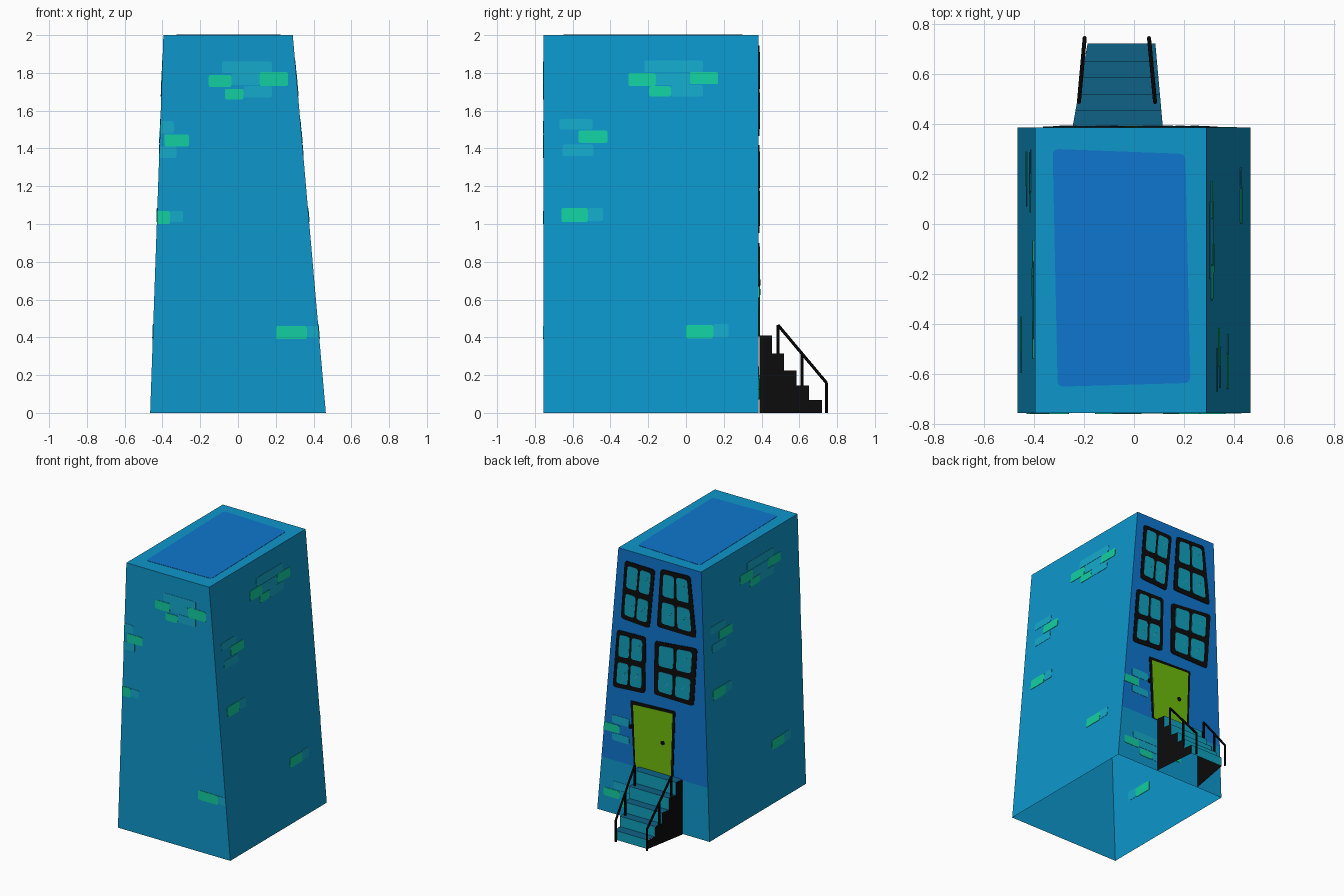
import bpy, bmesh, math
from mathutils import Vector

if "Cube" in bpy.data.objects:
    bpy.data.objects.remove(bpy.data.objects["Cube"])

Y0, Y1, H = -0.755, 0.385, 2.0


def mat(name, hexcode):
    lin = []
    for i in (0, 2, 4):
        c = int(hexcode[i:i + 2], 16) / 255
        lin.append(c / 12.92 if c <= 0.04045 else ((c + 0.055) / 1.055) ** 2.4)
    m = bpy.data.materials.new(name)
    m.diffuse_color = (*lin, 1)
    m.use_nodes = True
    m.node_tree.nodes["Principled BSDF"].inputs["Base Color"].default_value = m.diffuse_color
    return m


WALL = mat("wall_cyan", "0D97CC")
BLUE = mat("deep_blue", "0F76CE")
GREEN = mat("brick_green", "12CFA0")
PALE = mat("brick_pale_blue", "14AACB")
BLACK = mat("black", "0C0C0C")
DOOR = mat("door_green", "6EBC0C")
GLASS = mat("glass_teal", "10A0BC")
TREAD = mat("tread_teal", "0E6286")
GLINT = mat("glint_grey", "A9B8BC")


def finish(name, bm, *mats):
    me = bpy.data.meshes.new(name)
    bm.to_mesh(me)
    bm.free()
    for m in mats:
        me.materials.append(m)
    ob = bpy.data.objects.new(name, me)
    bpy.context.collection.objects.link(ob)
    return ob


def left_x(z):
    return -(0.465 - 0.035 * z)


def right_x(z):
    return 0.465 - 0.0875 * z


# Surface mappings: (s, t, offset outward) -> 3D point
def clamp_x(s, z):
    return min(max(s, left_x(z)), right_x(z))


def on_door_wall(s, z, d): return (clamp_x(s, z), Y1 + d, z)
def on_plain_wall(s, z, d): return (clamp_x(s, z), Y0 - d, z)
def on_right_wall(s, z, d): return (right_x(z) + d, s, z)
def on_left_wall(s, z, d): return (left_x(z) - d, -0.37 - s, z)
def on_roof(s, t, d): return (s, t, H + d)


def rounded(pts, r, n=3):
    """Polygon with softened corners."""
    out = []
    for i, p in enumerate(pts):
        p = Vector(p)
        a, b = Vector(pts[i - 1]) - p, Vector(pts[(i + 1) % len(pts)]) - p
        a, b = p + a.normalized() * r, p + b.normalized() * r
        for k in range(n + 1):
            t = k / n
            out.append(a * (1 - t) ** 2 + p * 2 * t * (1 - t) + b * t * t)
    return out


def plates(name, polys, surf, m, top=0.004, bottom=0.0, r=0.012):
    """Thin rounded plates lying on a surface."""
    bm = bmesh.new()
    for poly in polys:
        pts = rounded(poly, r) if r else poly
        lo = [bm.verts.new(surf(p[0], p[1], bottom)) for p in pts]
        hi = [bm.verts.new(surf(p[0], p[1], top)) for p in pts]
        bm.faces.new(lo)
        bm.faces.new(hi)
        for i in range(len(pts)):
            j = (i + 1) % len(pts)
            bm.faces.new((lo[i], lo[j], hi[j], hi[i]))
    bmesh.ops.recalc_face_normals(bm, faces=bm.faces)
    return finish(name, bm, m)


def rect(a, b, c, d):
    return [(a, c), (b, c), (b, d), (a, d)]


def disc(x, z, r):
    return [(x + r * math.cos(k * math.pi / 5), z + r * math.sin(k * math.pi / 5)) for k in range(10)]


# Tapered tower shell, open underneath, with a cyan base band on the door wall
bm = bmesh.new()
rings = []
for z in (0, 0.4, H):
    rings.append([bm.verts.new(p) for p in ((left_x(z), Y0, z), (right_x(z), Y0, z),
                                            (right_x(z), Y1, z), (left_x(z), Y1, z))])
for k in range(2):
    for i in range(4):
        j = (i + 1) % 4
        f = bm.faces.new((rings[k][i], rings[k][j], rings[k + 1][j], rings[k + 1][i]))
        f.material_index = 1 if (k == 1 and i == 2) else 0
bm.faces.new(rings[2])
finish("tower_walls", bm, WALL, BLUE)

plates("roof_panel", [[(-0.325, 0.30), (0.205, 0.28), (0.225, -0.635), (-0.305, -0.65)]],
       on_roof, BLUE, top=0.002, r=0.025)

# Brick patches: (s0, s1, z0, z1)
plain_green = [(-.155, -.035, 1.725, 1.79), (.115, .265, 1.73, 1.805), (-.07, .03, 1.66, 1.715),
               (-.39, -.26, 1.41, 1.475), (-.45, -.36, 1.0, 1.07), (.2, .365, .39, .46)]
plain_pale = [(-.085, .18, 1.8, 1.86), (-.035, .115, 1.735, 1.8), (.03, .18, 1.67, 1.73),
              (-.43, -.34, 1.48, 1.545), (-.43, -.325, 1.35, 1.41), (-.36, -.29, 1.01, 1.07), (.365, .45, .4, .46)]
side_green = [(-.305, -.16, 1.73, 1.8), (.02, .17, 1.74, 1.805), (-.195, -.08, 1.675, 1.73),
              (-.57, -.415, 1.43, 1.495), (-.66, -.52, 1.01, 1.085), (0, .145, .395, .465)]
side_pale = [(-.22, .09, 1.805, 1.865), (-.16, .02, 1.735, 1.8), (-.08, .09, 1.675, 1.735),
             (-.67, -.495, 1.5, 1.555), (-.655, -.49, 1.36, 1.42), (-.52, -.44, 1.015, 1.085), (.145, .225, .4, .47)]
door_green = [(.28, .42, .61, .67), (.28, .41, .12, .18), (.16, .27, .07, .125), (-.1, .03, .14, .2)]
door_pale = [(.2, .34, .68, .74), (.2, .34, .55, .605), (.06, .33, .19, .245),
             (.03, .28, .13, .185), (.03, .16, .07, .125)]
for label, surf, green, pale in (("front", on_plain_wall, plain_green, plain_pale),
                                 ("right", on_right_wall, side_green, side_pale),
                                 ("left", on_left_wall, side_green, side_pale),
                                 ("back", on_door_wall, door_green, door_pale)):
    plates(label + "_green_bricks", [rect(*b) for b in green], surf, GREEN, 0.003, -0.003)
    plates(label + "_pale_bricks", [rect(*b) for b in pale], surf, PALE, 0.002, -0.002)

# Crooked windows: corners top-left, top-right, bottom-right, bottom-left (seen from outside)
windows = {
    "upper_left": [(.235, 1.92), (-.015, 1.915), (.03, 1.465), (.268, 1.48)],
    "upper_right": [(-.06, 1.935), (-.307, 1.945), (-.357, 1.495), (-.03, 1.496)],
    "lower_left": [(.30, 1.385), (.06, 1.392), (.068, .968), (.335, .95)],
    "lower_right": [(-.012, 1.385), (-.365, 1.42), (-.335, .98), (-.005, .984)],
}
for label, q in windows.items():
    tl, tr, br, bl = map(Vector, q)

    def at(u, v):
        return tl.lerp(tr, u).lerp(bl.lerp(br, u), v)

    def cell(u0, u1, v0, v1):
        return [at(u0, v0), at(u1, v0), at(u1, v1), at(u0, v1)]

    plates(label + "_window_frame", [q], on_door_wall, BLACK, 0.004, r=0.025)
    plates(label + "_window_panes",
           [cell(a, b, c, d) for a, b in ((.11, .46), (.53, .89)) for c, d in ((.07, .45), (.55, .92))],
           on_door_wall, GLASS, 0.006, r=0.022)
    plates(label + "_window_glints",
           [[at(u, v), at(u + .05, v - .04), at(u + .12, v - .1), at(u + .06, v - .04)]
            for u, v in ((.70, .25), (.26, .8), (.66, .78))],
           on_door_wall, GLINT, 0.008, r=0)

# Door
plates("door_frame", [[(.188, .885), (-.182, .9), (-.165, .405), (.16, .405)]], on_door_wall, BLACK, 0.004)
plates("door_panel", [[(.165, .862), (-.162, .88), (-.148, .405), (.145, .405)]], on_door_wall, DOOR, 0.006, r=0.008)
plates("door_knob_and_hinge", [disc(-.08, .64, .016), disc(.185, .69, .016)], on_door_wall, BLACK, 0.009, r=0)

# Stairs: hollow steps narrowing away from the wall, black side panels
ys = [0.39, 0.455, 0.52, 0.585, 0.65, 0.72]
zs = [0.41, 0.315, 0.225, 0.145, 0.068, 0.0]


def stair_x(side, y):
    return (0.115 - 0.09 * (y - 0.39)) if side > 0 else (-0.245 + 0.18 * (y - 0.39))


bm = bmesh.new()


def step_face(y0, z0, y1, z1, index):
    f = bm.faces.new([bm.verts.new(p) for p in ((stair_x(-1, y0), y0, z0), (stair_x(1, y0), y0, z0),
                                                (stair_x(1, y1), y1, z1), (stair_x(-1, y1), y1, z1))])
    f.material_index = index
    f.normal_update()
    if f.normal.y + f.normal.z < 0:
        f.normal_flip()


profile = [(ys[0], 0.0)]
for i in range(5):
    step_face(ys[i], zs[i], ys[i + 1], zs[i], 0)
    step_face(ys[i + 1], zs[i], ys[i + 1], zs[i + 1], 1)
    profile += [(ys[i], zs[i]), (ys[i + 1], zs[i])]
profile.append((ys[5], 0.0))
for side in (1, -1):
    f = bm.faces.new([bm.verts.new((stair_x(side, y) + side * 0.001, y, z)) for y, z in profile])
    f.material_index = 2
    f.normal_update()
    if f.normal.x * side < 0:
        f.normal_flip()
finish("stairs", bm, TREAD, GLASS, BLACK)


# Handrails
def bar(bm, a, b, r=0.008):
    a, b = Vector(a), Vector(b)
    d = b - a
    m = d.to_track_quat('Z', 'Y').to_matrix().to_4x4()
    m.translation = (a + b) / 2
    bmesh.ops.create_cone(bm, cap_ends=True, segments=8, radius1=r, radius2=r, depth=d.length, matrix=m)


for label, xa, xb in (("left", .084, .06), ("right", -.22, -.197)):
    bm = bmesh.new()
    top, mid, low = (xa, .487, .465), ((xa + xb) / 2, .615, .3125), (xb, .743, .16)
    bar(bm, top, low)
    for p, foot in ((top, .31), (mid, .145), (low, 0.0)):
        bar(bm, (p[0], p[1], foot), p)
    finish(label + "_handrail", bm, BLACK)
